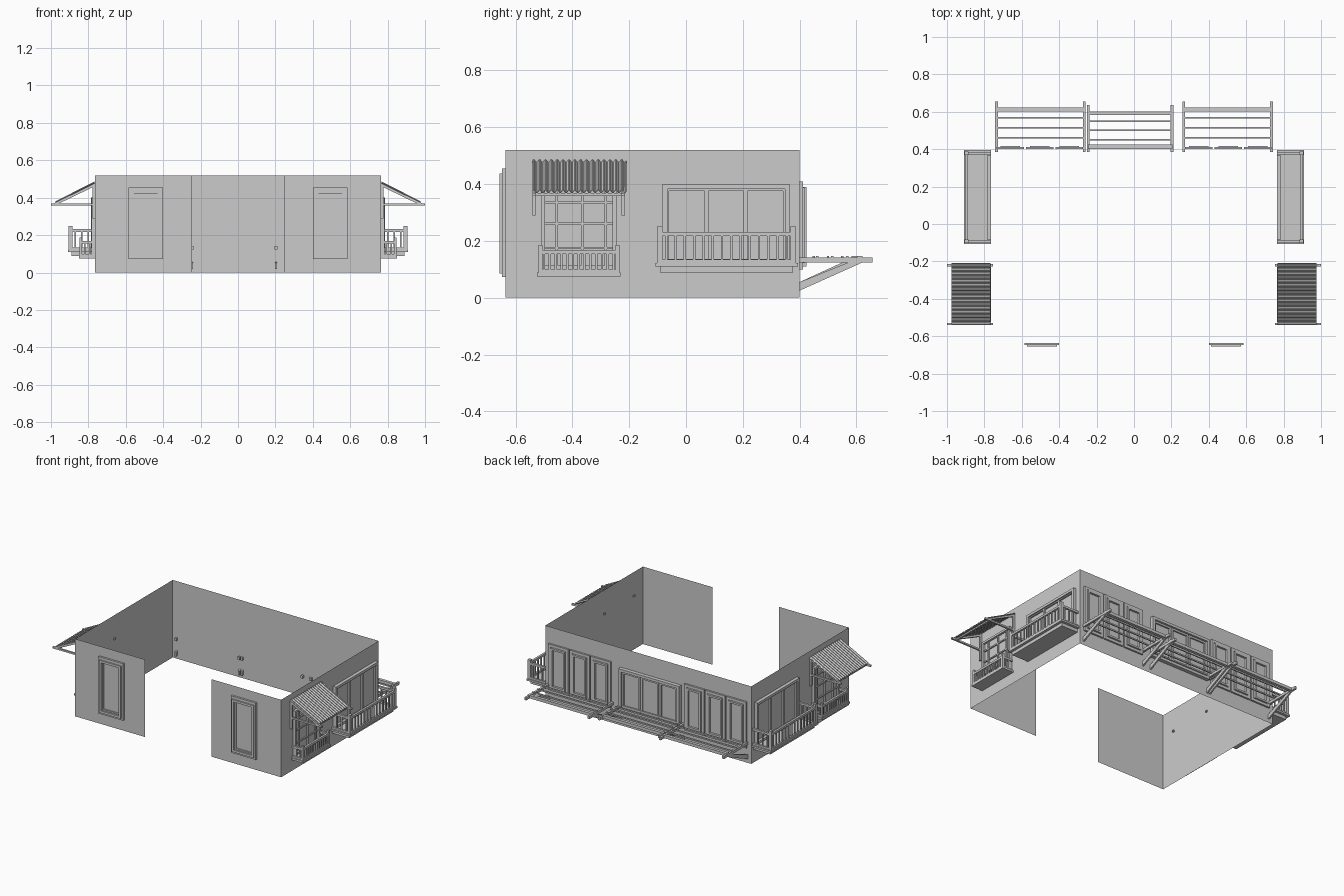
import bpy, bmesh, math
from mathutils import Matrix, Vector

if "Cube" in bpy.data.objects:
    bpy.data.objects.remove(bpy.data.objects["Cube"])

# Wall-local coordinates: u along the wall, o outwards, z up
SIDE = lambda u, o, z: Vector((0.765 + o, u, z))
BACK = lambda u, o, z: Vector((u, 0.40 + o, z))
FRONT = lambda u, o, z: Vector((u, -0.635 - o, z))


class Part:
    """Collects simple solids on one wall into a single object."""

    def __init__(self, name, wall, mirror=True):
        self.name, self.wall, self.mirror = name, wall, mirror
        self.bm = bmesh.new()

    def box(self, u0, u1, o0, o1, z0, z1):
        a, b = self.wall(u0, o0, z0), self.wall(u1, o1, z1)
        size = Vector([abs(q - p) for p, q in zip(a, b)])
        m = Matrix.Translation((a + b) / 2) @ Matrix.Diagonal(size).to_4x4()
        bmesh.ops.create_cube(self.bm, size=1, matrix=m)

    def prism(self, pts, u0, u1):
        ends = [[self.bm.verts.new(self.wall(u, o, z)) for o, z in pts] for u in (u0, u1)]
        for e in ends:
            self.bm.faces.new(e)
        for i in range(len(pts)):
            j = (i + 1) % len(pts)
            self.bm.faces.new((ends[0][i], ends[0][j], ends[1][j], ends[1][i]))

    def ring(self, u0, u1, z0, z1, w, o0, o1):
        self.box(u0, u0 + w, o0, o1, z0, z1)
        self.box(u1 - w, u1, o0, o1, z0, z1)
        self.box(u0 + w, u1 - w, o0, o1, z0, z0 + w)
        self.box(u0 + w, u1 - w, o0, o1, z1 - w, z1)

    def railing(self, u0, u1, depth, z0, z1, count, side_count, post=0.02, t=0.008):
        # corner posts, rails and balusters around three sides
        for u in (u0, u1 - post):
            self.box(u, u + post, depth - post, depth, z0, z1 + 0.018)
        for za, zb in ((z0, z0 + 0.012), (z1 - 0.014, z1)):
            self.box(u0, u1, depth - 0.016, depth - 0.002, za, zb)
            for u in (u0 + 0.002, u1 - 0.016):
                self.box(u, u + 0.014, 0, depth - 0.016, za, zb)
        for i in range(1, count + 1):
            u = u0 + (u1 - u0) * i / (count + 1)
            self.box(u - t / 2, u + t / 2, depth - 0.013, depth - 0.005, z0, z1)
        for i in range(1, side_count + 1):
            o = depth * i / (side_count + 1)
            for u in (u0 + 0.009, u1 - 0.009):
                self.box(u - t / 2, u + t / 2, o - t / 2, o + t / 2, z0, z1)

    def finish(self):
        bmesh.ops.recalc_face_normals(self.bm, faces=self.bm.faces)
        me = bpy.data.meshes.new(self.name)
        self.bm.to_mesh(me)
        self.bm.free()
        ob = bpy.data.objects.new(self.name, me)
        bpy.context.collection.objects.link(ob)
        if self.mirror:
            mod = ob.modifiers.new("Mirror", 'MIRROR')
            mod.use_mirror_merge = False
        return ob


def wall_panel(name, wall, u0, u1, flip, mirror=True):
    p = Part(name, wall, mirror)
    c = [(u0, 0), (u1, 0), (u1, 0.52), (u0, 0.52)]
    vs = [p.bm.verts.new(wall(u, 0, z)) for u, z in c]
    p.bm.faces.new(vs[::-1] if flip else vs)
    me = bpy.data.meshes.new(name)
    p.bm.to_mesh(me)
    p.bm.free()
    ob = bpy.data.objects.new(name, me)
    bpy.context.collection.objects.link(ob)
    if mirror:
        ob.modifiers.new("Mirror", 'MIRROR').use_mirror_merge = False


# Walls: thin sheets, with an opening in the front
wall_panel("side_walls", SIDE, -0.635, 0.40, False)
wall_panel("front_walls", FRONT, 0.247, 0.765, False)
wall_panel("back_outer_walls", BACK, 0.247, 0.765, True)
wall_panel("back_middle_wall", BACK, -0.247, 0.247, True, False)

# Front windows
p = Part("front_windows", FRONT)
p.ring(0.40, 0.585, 0.073, 0.455, 0.03, 0, 0.013)
p.ring(0.412, 0.573, 0.085, 0.437, 0.015, 0.013, 0.021)
p.ring(0.43, 0.555, 0.103, 0.425, 0.008, 0, 0.010)
p.box(0.438, 0.547, 0, 0.004, 0.111, 0.417)
p.finish()

# Back outer windows: three casements on each side
p = Part("back_casements", BACK)
for i in range(3):
    u = 0.273 + i * 0.157
    p.ring(u, u + 0.148, 0.10, 0.41, 0.018, 0, 0.012)
    p.ring(u + 0.022, u + 0.126, 0.122, 0.388, 0.012, 0, 0.018)
    p.box(u + 0.034, u + 0.114, 0, 0.004, 0.134, 0.376)
p.finish()

# Back middle window
p = Part("back_middle_window", BACK, False)
p.ring(-0.245, 0.205, 0.11, 0.39, 0.018, 0, 0.025)
for i in range(3):
    u = -0.225 + i * 0.138
    p.ring(u, u + 0.134, 0.13, 0.37, 0.012, 0, 0.014)
    p.box(u + 0.012, u + 0.122, 0, 0.004, 0.142, 0.358)
p.finish()


# Slatted shelves with braced arms along the back
def shelf(name, u0, u1, reach, front, rails, mirror):
    p = Part(name, BACK, mirror)
    for u in (u0, u1 - 0.014):
        p.box(u, u + 0.014, -0.015, reach, 0.124, 0.142)
        k = reach - 0.255
        p.prism([(-0.015, 0.02), (0.0, 0.025), (0.22 + k, 0.124), (0.17 + k, 0.124),
                 (0.0, 0.055), (-0.015, 0.05)], u + 0.002, u + 0.012)
    p.box(u0, u1, front - 0.01, front + 0.01, 0.126, 0.146)
    for o in rails:
        p.box(u0, u1, o - 0.004, o + 0.004, 0.138, 0.147)
    p.finish()


shelf("back_outer_shelves", 0.258, 0.742, 0.256, 0.212, (0.062, 0.115, 0.168), True)
shelf("back_middle_shelf", -0.252, 0.21, 0.235, 0.192, (0.015, 0.05, 0.10, 0.15), False)

# Side wide window, behind the balcony
p = Part("side_wide_windows", SIDE)
p.ring(-0.083, 0.365, 0.12, 0.40, 0.017, 0, 0.022)
for i in range(3):
    u = -0.066 + i * 0.138
    p.ring(u, u + 0.138, 0.125, 0.383, 0.007, 0, 0.014)
    p.box(u + 0.007, u + 0.131, 0, 0.004, 0.132, 0.376)
p.finish()

# Balcony: slab, lower plate and railing
p = Part("balconies", SIDE)
p.box(-0.108, 0.395, 0, 0.143, 0.110, 0.122)
p.box(-0.092, 0.377, 0, 0.125, 0.088, 0.110)
p.railing(-0.102, 0.388, 0.14, 0.122, 0.232, 14, 3)
p.finish()

# Side grid window, under the awning
p = Part("side_grid_windows", SIDE)
p.ring(-0.51, -0.245, 0.10, 0.40, 0.014, 0, 0.018)
for u in (-0.455, -0.365, -0.283):
    p.box(u - 0.004, u + 0.004, 0, 0.013, 0.114, 0.386)
for z in (0.175, 0.26, 0.335):
    p.box(-0.496, -0.259, 0, 0.012, z - 0.004, z + 0.004)
p.box(-0.496, -0.259, 0, 0.004, 0.114, 0.386)
p.finish()

# Small railed planter below that window
p = Part("window_planters", SIDE)
p.box(-0.525, -0.23, 0, 0.085, 0.075, 0.088)
p.railing(-0.52, -0.235, 0.082, 0.088, 0.168, 13, 2, 0.014)
p.finish()

# Awning brackets
p = Part("awning_brackets", SIDE)
for u in (-0.541, -0.227):
    p.box(u, u + 0.012, 0, 0.014, 0.29, 0.47)
    p.box(u, u + 0.012, -0.01, 0.235, 0.358, 0.369)
    p.prism([(0.0, 0.462), (0.0, 0.478), (0.222, 0.369), (0.192, 0.369)], u, u + 0.012)
p.box(-0.541, -0.215, 0.192, 0.204, 0.358, 0.368)
p.finish()

# Corrugated awning sheet
p = Part("awning_sheets", SIDE)
waves, sub = 16, 6
prev = None
for i in range(waves * sub + 1):
    u = -0.541 + 0.33 * i / (waves * sub)
    h = 0.005 * math.sin(2 * math.pi * i / sub)
    row = [p.bm.verts.new(SIDE(u, 0.004, 0.482 + h)), p.bm.verts.new(SIDE(u, 0.212, 0.376 + h))]
    if prev:
        p.bm.faces.new((prev[0], prev[1], row[1], row[0]))
    prev = row
ob = p.finish()
ob.modifiers.new("Solidify", 'SOLIDIFY').thickness = 0.003
